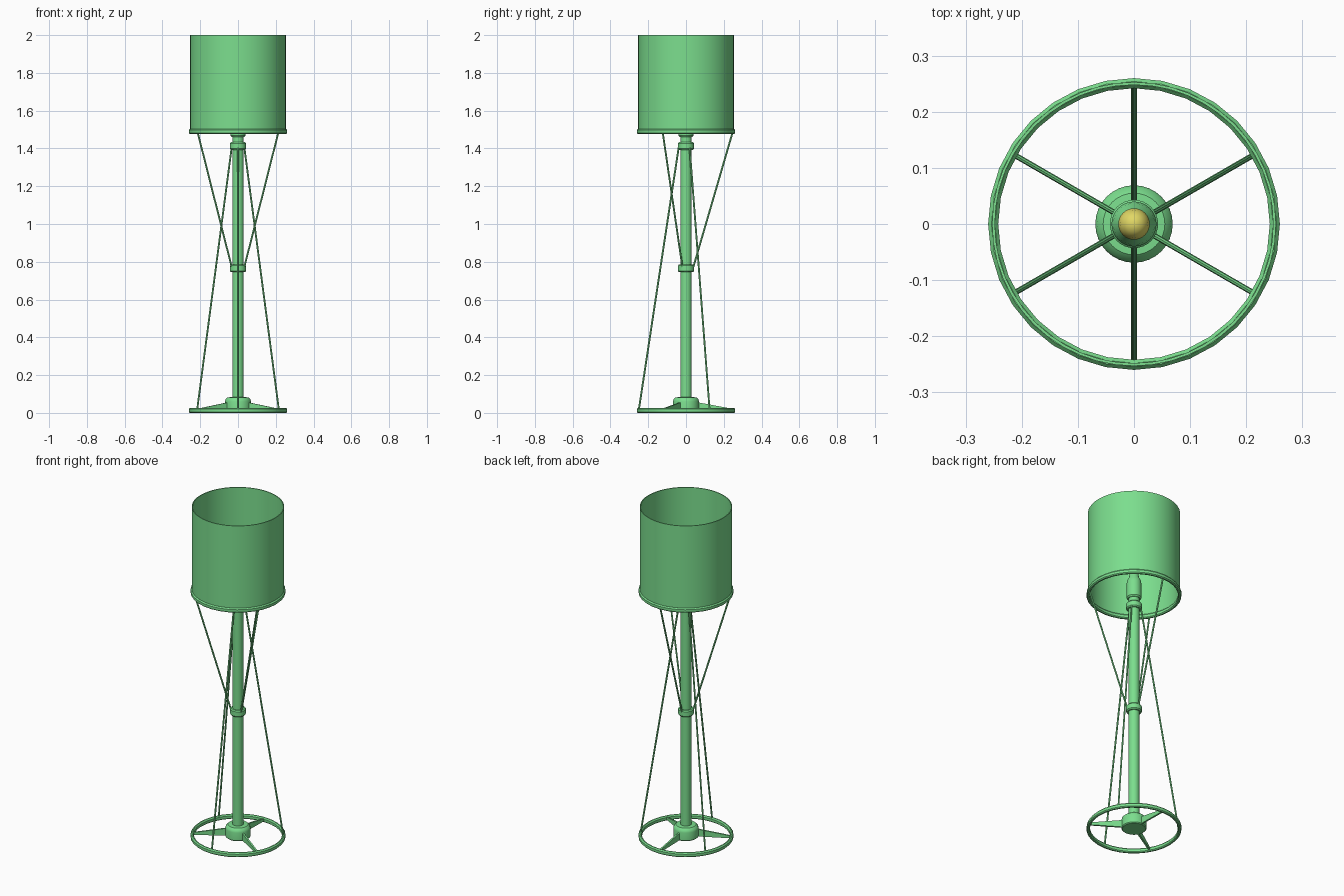
import bpy, bmesh, math
from mathutils import Vector

if "Cube" in bpy.data.objects:
    bpy.data.objects.remove(bpy.data.objects["Cube"])

SEG = 32


def material(name, color):
    m = bpy.data.materials.new(name)
    m.diffuse_color = color
    m.use_nodes = True
    m.node_tree.nodes["Principled BSDF"].inputs["Base Color"].default_value = m.diffuse_color
    return m


GREEN = material("green_paint", (0.2, 0.73, 0.27, 1))
YELLOW = material("warm_bulb", (0.75, 0.68, 0.13, 1))


def finish(name, bm, mat):
    bmesh.ops.recalc_face_normals(bm, faces=bm.faces)
    me = bpy.data.meshes.new(name)
    bm.to_mesh(me)
    bm.free()
    me.materials.append(mat)
    ob = bpy.data.objects.new(name, me)
    bpy.context.collection.objects.link(ob)
    bpy.ops.object.select_all(action='DESELECT')
    ob.select_set(True)
    bpy.context.view_layer.objects.active = ob
    bpy.ops.object.shade_smooth_by_angle(angle=math.radians(35))
    return ob


def lathe(name, profile, mat=GREEN, closed=False, seg=SEG):
    """Spin an (r, z) profile about the z axis."""
    bm = bmesh.new()
    vs = [bm.verts.new((r, 0, z)) for r, z in profile]
    pairs = list(zip(vs, vs[1:])) + ([(vs[-1], vs[0])] if closed else [])
    edges = [bm.edges.new(p) for p in pairs]
    bmesh.ops.spin(bm, geom=vs + edges, axis=(0, 0, 1), cent=(0, 0, 0),
                   angle=math.tau, steps=seg, use_merge=True)
    bmesh.ops.remove_doubles(bm, verts=bm.verts, dist=1e-5)
    return finish(name, bm, mat)


def polar(r, deg, z):
    a = math.radians(deg)
    return Vector((r * math.cos(a), r * math.sin(a), z))


def rod(name, a, b, radius):
    bm = bmesh.new()
    bmesh.ops.create_cone(bm, cap_ends=True, segments=8, radius1=radius,
                          radius2=radius, depth=(b - a).length)
    rot = (b - a).to_track_quat('Z', 'Y').to_matrix()
    bmesh.ops.rotate(bm, verts=bm.verts, matrix=rot)
    bmesh.ops.translate(bm, verts=bm.verts, vec=(a + b) / 2)
    return finish(name, bm, GREEN)


def rim(name, z, h):
    lathe(name, [(0.242, z + 0.005), (0.247, z), (0.255, z), (0.26, z + 0.005),
                 (0.26, z + h - 0.007), (0.254, z + h), (0.248, z + h),
                 (0.242, z + h - 0.007)], closed=True)


def collar(name, z):
    lathe(name, [(0.028, z - 0.02), (0.038, z - 0.02), (0.043, z - 0.014),
                 (0.043, z + 0.014), (0.038, z + 0.02), (0.028, z + 0.02)], closed=True)


# Base ring, hub and pole
rim("base_ring", 0.0, 0.027)
lathe("base_hub", [(0, 0.008), (0.064, 0.008), (0.069, 0.013), (0.069, 0.06),
                   (0.066, 0.072), (0.055, 0.082), (0.03, 0.084), (0, 0.084)])
lathe("pole", [(0, 0.05), (0.03, 0.05), (0.03, 1.47), (0, 1.47)])
collar("middle_collar", 0.765)
collar("upper_collar", 1.413)

# Tapered base spokes
for i, deg in enumerate((90, 210, 330)):
    bm = bmesh.new()
    side = polar(0.005, deg + 90, 0)
    outline = [polar(0.05, deg, 0.012), polar(0.246, deg, 0.008),
               polar(0.246, deg, 0.022), polar(0.05, deg, 0.058)]
    face = bm.faces.new([bm.verts.new(p - side) for p in outline])
    ext = bmesh.ops.extrude_face_region(bm, geom=[face], use_keep_orig=True)
    moved = [v for v in ext["geom"] if isinstance(v, bmesh.types.BMVert)]
    bmesh.ops.translate(bm, verts=moved, vec=side * 2)
    finish(f"base_spoke_{i + 1}", bm, GREEN)

# Crossing stays: lower set down to the base, upper set up to the shade
for i, deg in enumerate((30, 150, 270)):
    rod(f"lower_stay_{i + 1}", polar(0.25, deg, 0.015), polar(0.038, deg, 1.41), 0.005)
    rod(f"upper_stay_{i + 1}", polar(0.038, deg + 60, 0.77), polar(0.248, deg + 60, 1.49), 0.005)

# Shade: thin open drum with a rim along its lower edge
lathe("shade_drum", [(0.248, 1.485), (0.253, 1.485), (0.253, 2.0), (0.248, 2.0)], closed=True, seg=48)
rim("shade_rim", 1.477, 0.027)

# Bulb socket and bulb
lathe("bulb_socket", [(0, 1.46), (0.034, 1.46), (0.04, 1.468), (0.04, 1.56),
                      (0.037, 1.578), (0.028, 1.594), (0.025, 1.61), (0, 1.61)])
lathe("bulb", [(0, 1.6), (0.02, 1.6), (0.025, 1.62), (0.028, 1.65), (0.028, 1.69),
               (0.024, 1.708), (0.014, 1.72), (0, 1.724)], YELLOW)
